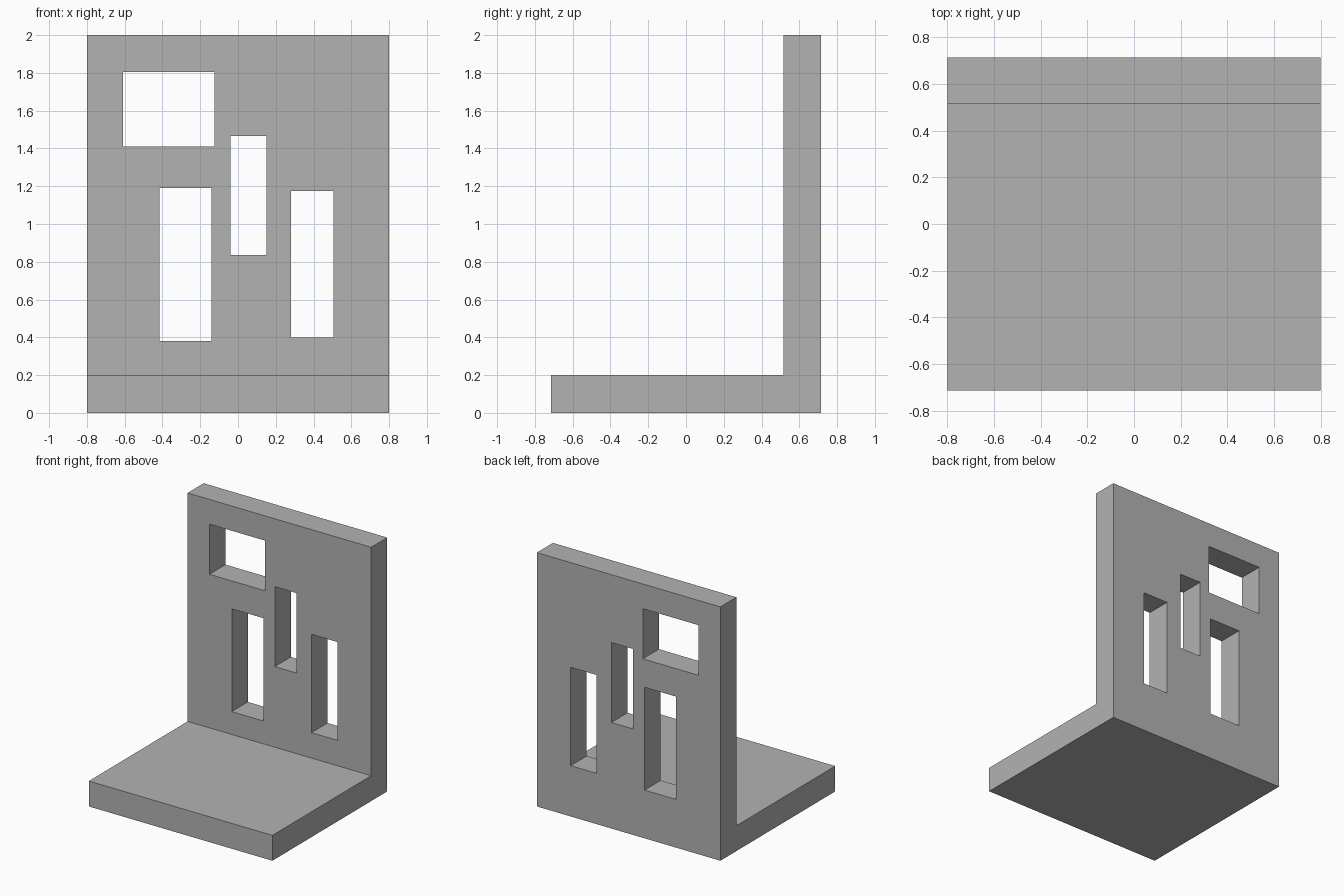
import bpy
import bmesh

cube = bpy.data.objects.get("Cube")
if cube:
    bpy.data.objects.remove(cube, do_unlink=True)

HALF_WIDTH, HALF_DEPTH, HEIGHT = 0.8, 0.715, 2.0
THICKNESS = 0.2
PANEL_FRONT = HALF_DEPTH - THICKNESS

grey = bpy.data.materials.new("plain grey")
grey.use_nodes = True
colour = (0.45, 0.45, 0.45, 1.0)
grey.diffuse_color = colour
grey.node_tree.nodes["Principled BSDF"].inputs["Base Color"].default_value = colour


def add_prism(bm, points, offset):
    """Extrude a closed outline along an offset into a solid."""
    face = bm.faces.new([bm.verts.new(p) for p in points])
    extruded = bmesh.ops.extrude_face_region(bm, geom=[face], use_keep_orig=True)
    moved = [v for v in extruded["geom"] if isinstance(v, bmesh.types.BMVert)]
    bmesh.ops.translate(bm, verts=moved, vec=offset)


def make_object(name, bm):
    bmesh.ops.recalc_face_normals(bm, faces=bm.faces[:])
    mesh = bpy.data.meshes.new(name)
    bm.to_mesh(mesh)
    bm.free()
    mesh.materials.append(grey)
    obj = bpy.data.objects.new(name, mesh)
    bpy.context.collection.objects.link(obj)
    return obj


# L-shaped body: floor slab and upright back panel in one piece
profile = [
    (-HALF_DEPTH, 0), (HALF_DEPTH, 0), (HALF_DEPTH, HEIGHT),
    (PANEL_FRONT, HEIGHT), (PANEL_FRONT, THICKNESS), (-HALF_DEPTH, THICKNESS),
]
bm = bmesh.new()
add_prism(bm, [(-HALF_WIDTH, y, z) for y, z in profile], (2 * HALF_WIDTH, 0, 0))
body = make_object("floor_and_back_panel", bm)

# Rectangular openings through the panel: left x, right x, bottom z, top z
openings = [
    (-0.61, -0.125, 1.41, 1.805),
    (-0.415, -0.14, 0.38, 1.19),
    (-0.04, 0.15, 0.835, 1.465),
    (0.28, 0.505, 0.40, 1.175),
]
bm = bmesh.new()
for x0, x1, z0, z1 in openings:
    y = PANEL_FRONT - THICKNESS
    corners = [(x0, y, z0), (x1, y, z0), (x1, y, z1), (x0, y, z1)]
    add_prism(bm, corners, (0, 3 * THICKNESS, 0))
cutter = make_object("opening_cutter", bm)
cutter.hide_render = True

# Cut the openings, then discard the cutter
cut = body.modifiers.new("openings", "BOOLEAN")
cut.operation = "DIFFERENCE"
cut.solver = "EXACT"
cut.object = cutter
bpy.context.view_layer.objects.active = body
body.select_set(True)
bpy.ops.object.modifier_apply(modifier=cut.name)
bpy.data.objects.remove(cutter, do_unlink=True)
